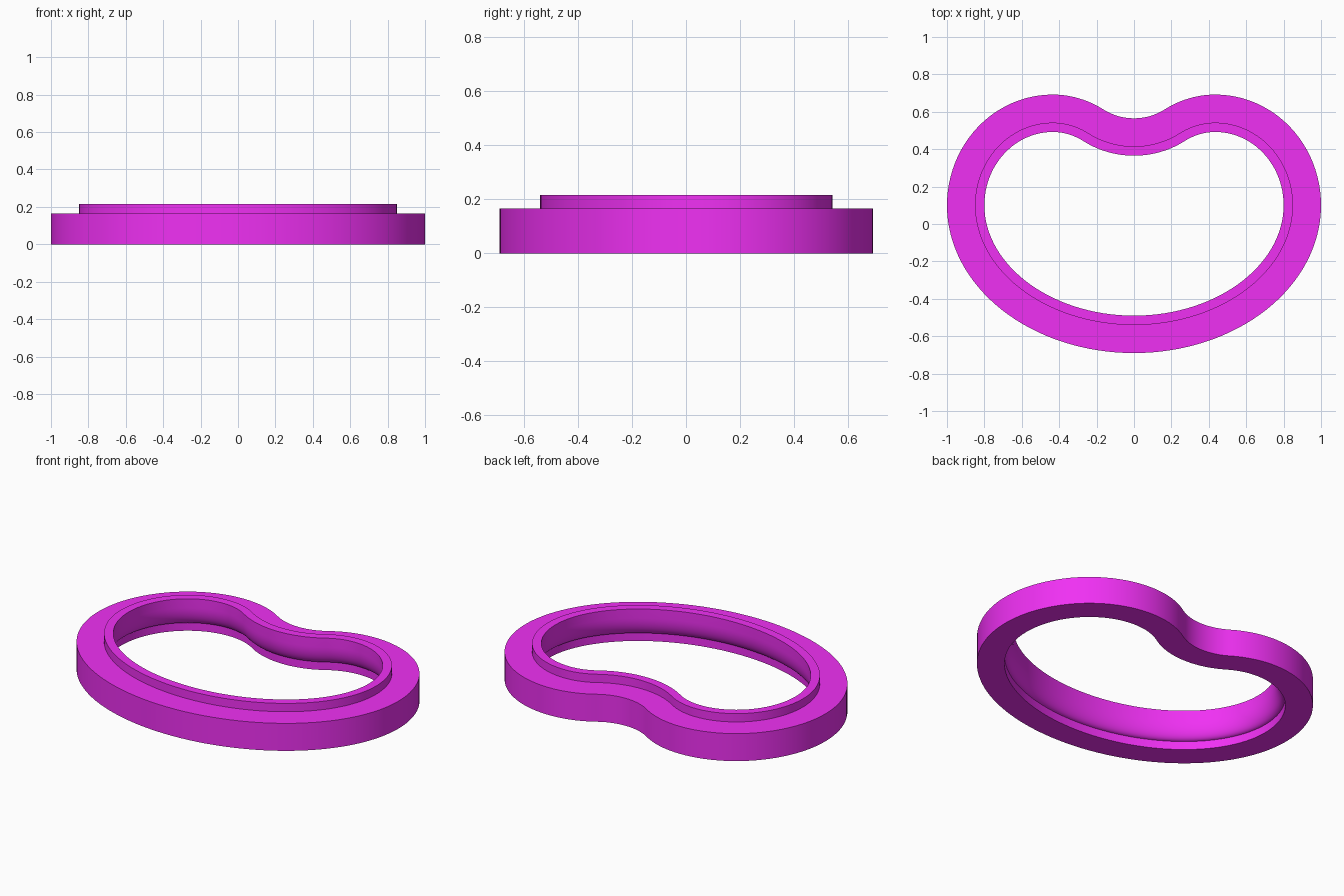
import bpy, bmesh, math
from mathutils import Vector

if "Cube" in bpy.data.objects:
    bpy.data.objects.remove(bpy.data.objects["Cube"])


def arc(cx, cy, rx, ry, a0, a1, n):
    """Elliptical arc points with outward unit normals (end point left out)."""
    out = []
    for i in range(n):
        t = math.radians(a0 + (a1 - a0) * i / n)
        c, s = math.cos(t), math.sin(t)
        out.append((Vector((cx + rx * c, cy + ry * s)),
                    Vector((c / rx, s / ry)).normalized()))
    return out


# Right half of the kidney outline, from the front middle round to the notch
LOBE_X, TOP, NOTCH = 0.435, 0.692, 0.565
turn = 2 * math.degrees(math.atan((TOP - NOTCH) / LOBE_X))
radii = LOBE_X / math.sin(math.radians(turn))
r_lobe = 0.5
r_notch = radii - r_lobe

half = arc(0, 0.1, 1, 0.79, -90, 0, 32)
half += arc(LOBE_X, 0.1, 1 - LOBE_X, TOP - 0.1, 0, 90, 24)
half += arc(LOBE_X, TOP - r_lobe, r_lobe, r_lobe, 90, 90 + turn, 10)
half += [(p, -n) for p, n in arc(0, NOTCH + r_notch, r_notch, r_notch,
                                 -90 + turn, -90, 10)]
half.append((Vector((0, NOTCH)), Vector((0, 1))))

# Mirror to a closed loop
mirrored = [(Vector((-p.x, p.y)), Vector((-n.x, n.y))) for p, n in half[1:-1]]
outline = half + mirrored[::-1]

# Cross-section (inset, height): wall, shoulder, raised lip, coved bore, recess
profile = [(0, 0), (0, 0.165), (0.15, 0.165), (0.15, 0.215), (0.2, 0.215)]
for i in range(11):
    t = math.pi / 2 * i / 10
    profile.append((0.15 + 0.05 * math.cos(t), 0.16 - 0.11 * math.sin(t)))
profile.append((0.15, 0))

# Sweep the section round the outline
bm = bmesh.new()
rings = [[bm.verts.new((p.x - n.x * d, p.y - n.y * d, z)) for d, z in profile]
         for p, n in outline]
for a, b in zip(rings, rings[1:] + rings[:1]):
    for j in range(len(profile)):
        k = (j + 1) % len(profile)
        bm.faces.new((a[j], b[j], b[k], a[k]))
bmesh.ops.recalc_face_normals(bm, faces=bm.faces)
mesh = bpy.data.meshes.new("kidney_ring")
bm.to_mesh(mesh)
bm.free()

ring = bpy.data.objects.new("kidney_ring", mesh)
bpy.context.collection.objects.link(ring)
mat = bpy.data.materials.new("magenta")
mat.diffuse_color = (0.87, 0.03, 0.9, 1)
mat.use_nodes = True
mat.node_tree.nodes["Principled BSDF"].inputs["Base Color"].default_value = mat.diffuse_color
mesh.materials.append(mat)

bpy.context.view_layer.objects.active = ring
ring.select_set(True)
bpy.ops.object.shade_smooth_by_angle(angle=math.radians(30))
